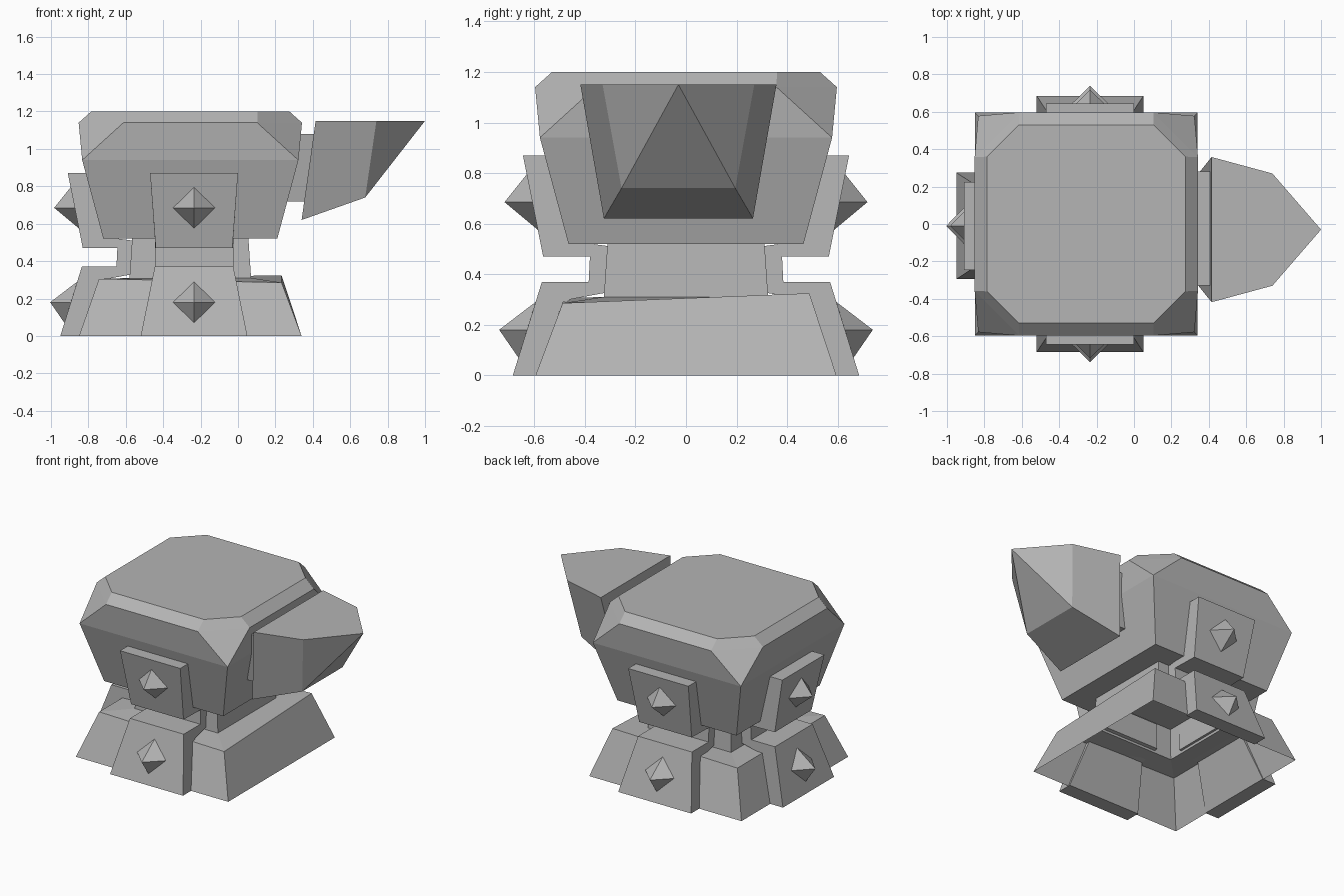
import bpy, bmesh
from math import pi
from mathutils import Matrix, Vector

cube = bpy.data.objects.get("Cube")
if cube:
    bpy.data.objects.remove(cube)

iron = bpy.data.materials.new("grey iron")
iron.use_nodes = True
iron.diffuse_color = (0.46, 0.46, 0.46, 1)
iron.node_tree.nodes["Principled BSDF"].inputs["Base Color"].default_value = iron.diffuse_color

CX = -0.255


def finish(name, bm, matrix=None):
    if matrix:
        bm.transform(matrix)
    bmesh.ops.recalc_face_normals(bm, faces=bm.faces)
    mesh = bpy.data.meshes.new(name)
    bm.to_mesh(mesh)
    bm.free()
    mesh.materials.append(iron)
    obj = bpy.data.objects.new(name, mesh)
    bpy.context.collection.objects.link(obj)
    return obj


def hull(name, points, matrix=None):
    bm = bmesh.new()
    for p in points:
        bm.verts.new(p)
    bmesh.ops.convex_hull(bm, input=bm.verts[:])
    bmesh.ops.dissolve_limit(bm, angle_limit=0.02, verts=bm.verts[:], edges=bm.edges[:])
    return finish(name, bm, matrix)


def square(h, z):
    return [Vector((CX + a * h, b * h, z)) for a, b in ((-1, -1), (1, -1), (1, 1), (-1, 1))]


def octagon(h, c, z):
    return [(CX + sx * a, sy * b, z) for sx in (-1, 1) for sy in (-1, 1)
            for a, b in ((h, c), (c, h))]


# Head block with chamfered upper corners
hull("head", square(0.465, 0.52) + square(0.578, 0.94)
     + octagon(0.597, 0.358, 1.14) + octagon(0.53, 0.36, 1.2))

# Hollow flared foot, its ledge and the waist
rings = [square(0.595, 0), square(0.488, 0.305), square(0.325, 0.31), square(0.31, 0.53)]
for v in rings[1]:
    if v.x > 0:
        v.z += 0.04 * v.y
bm = bmesh.new()
loops = [[bm.verts.new(p) for p in ring] for ring in rings]
for low, high in zip(loops, loops[1:]):
    for i in range(4):
        j = (i + 1) % 4
        bm.faces.new((low[i], low[j], high[j], high[i]))
finish("foot_and_waist", bm)

# Clamp outline: distance outward, height, half width
clamp = [(0.685, 0, 0.285), (0.57, 0.37, 0.21), (0.385, 0.37, 0.21), (0.38, 0.47, 0.21),
         (0.565, 0.47, 0.205), (0.645, 0.87, 0.235), (0.54, 0.87, 0.235), (0.45, 0.53, 0.21),
         (0.3, 0.51, 0.21), (0.3, 0.33, 0.21), (0.46, 0.3, 0.22), (0.58, 0, 0.285)]


def add_clamp(side, matrix):
    bm = bmesh.new()
    a = [bm.verts.new((-w, -r, z)) for r, z, w in clamp]
    b = [bm.verts.new((w, -r, z)) for r, z, w in clamp]
    bm.faces.new(a)
    bm.faces.new(b[::-1])
    for i in range(len(a)):
        j = (i + 1) % len(a)
        bm.faces.new((a[i], b[i], b[j], a[j]))
    finish(side + "_clamp", bm, matrix)
    # Four-sided studs seated on the sloping plates
    for part, z, start, slope in (("lower", 0.18, 0.685, -0.31), ("upper", 0.685, 0.471, 0.2)):
        seat = lambda h: -(start + slope * h)
        pts = [(-0.112, seat(z), z), (0.112, seat(z), z),
               (0, seat(z + 0.11), z + 0.11), (0, seat(z - 0.11), z - 0.11),
               (0, seat(z) - 0.11, z), (0, seat(z) + 0.04, z)]
        hull(side + "_" + part + "_stud", pts, matrix)


for side, turn, x, y in (("front", 0, -0.235, 0), ("back", pi, -0.235, 0),
                         ("right", -pi / 2, -0.265, -0.01)):
    add_clamp(side, Matrix.Translation((x, y, 0)) @ Matrix.Rotation(turn, 4, "Z"))


# Horn and the collar joining it to the head
def pairs(y, sections):
    return [(x, y + s * w, z) for x, z, w in sections for s in (-1, 1)]


hull("horn_collar", pairs(-0.025, [(0.2, 1.08, 0.305), (0.41, 1.08, 0.305),
                                   (0.2, 0.72, 0.25), (0.355, 0.72, 0.25)]))
hull("horn", pairs(-0.03, [(0.415, 1.15, 0.388), (0.34, 0.62, 0.295),
                           (0.74, 1.15, 0.3), (0.68, 0.74, 0.225)]) + [(1.0, -0.03, 1.15)])
